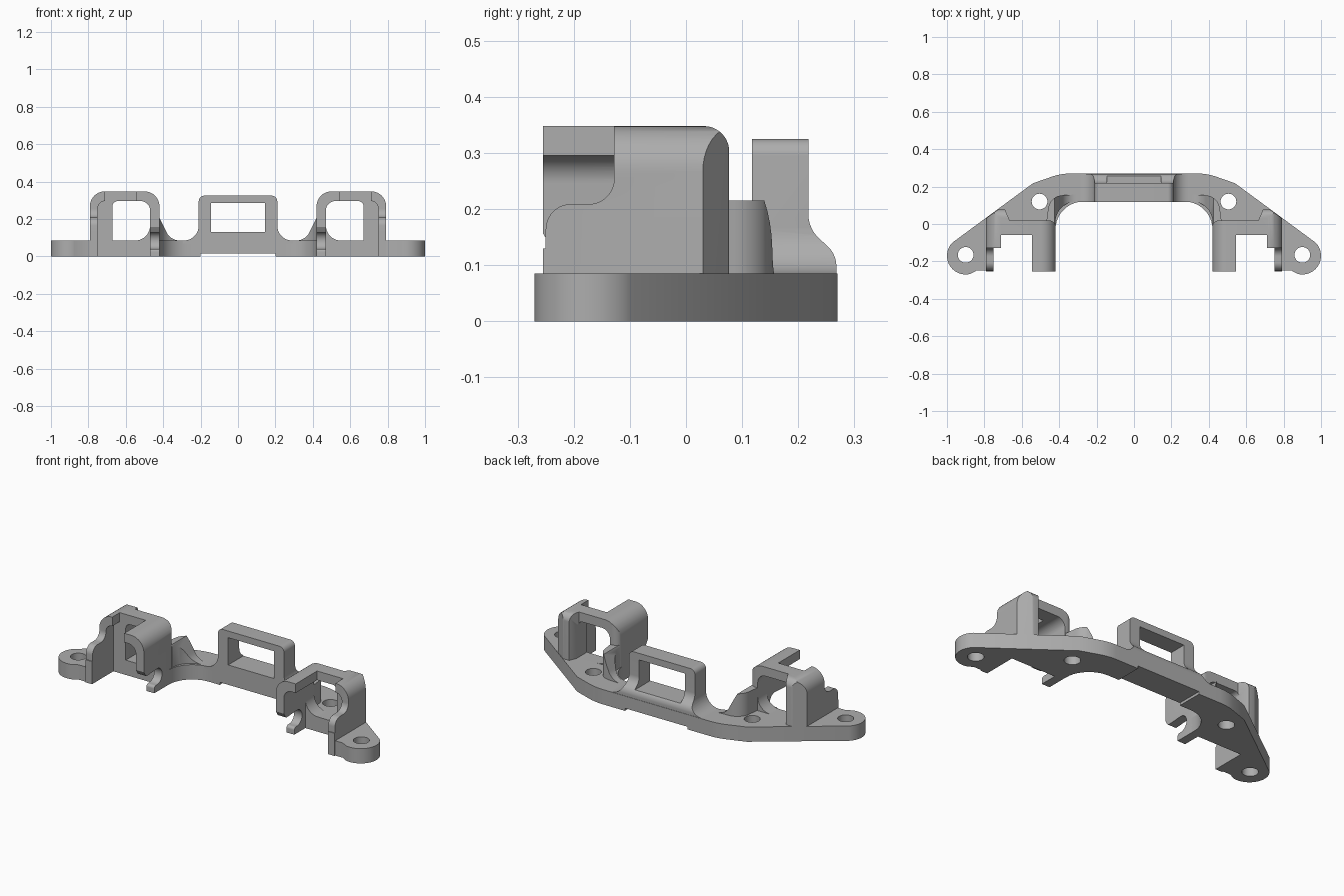
import bpy, bmesh, math
from mathutils import Vector

cube = bpy.data.objects.get("Cube")
if cube:
    bpy.data.objects.remove(cube, do_unlink=True)

grey = bpy.data.materials.new("plain grey")
grey.use_nodes = True
COLOUR = (0.42, 0.42, 0.42, 1)
grey.diffuse_color = COLOUR
grey.node_tree.nodes["Principled BSDF"].inputs["Base Color"].default_value = COLOUR


def rounded(points, steps=10):
    """Polygon whose points (a, b, radius) get rounded corners."""
    out = []
    for i, p in enumerate(points):
        c = Vector(p[:2])
        if len(p) < 3:
            out.append(c)
            continue
        u = (Vector(points[i - 1][:2]) - c).normalized()
        v = (Vector(points[(i + 1) % len(points)][:2]) - c).normalized()
        half = u.angle(v) / 2
        centre = c + (u + v).normalized() * p[2] / math.sin(half)
        reach = p[2] / math.tan(half)
        start, end = c + u * reach - centre, c + v * reach - centre
        turn = start.angle_signed(end)
        for k in range(steps + 1):
            a = -turn * k / steps
            out.append(centre + Vector((start.x * math.cos(a) - start.y * math.sin(a),
                                        start.x * math.sin(a) + start.y * math.cos(a))))
    return out


def circle(x, y, r, n=32):
    return [(x + r * math.cos(2 * math.pi * k / n), y + r * math.sin(2 * math.pi * k / n))
            for k in range(n)]


def prism(name, points, axis, lo, hi):
    """Extrude a polygon along x (y, z), y (x, z) or z (x, y)."""
    place = {"x": lambda a, b, c: (c, a, b),
             "y": lambda a, b, c: (a, c, b),
             "z": lambda a, b, c: (a, b, c)}[axis]
    bm = bmesh.new()
    rings = [[bm.verts.new(place(p[0], p[1], c)) for p in rounded(points)] for c in (lo, hi)]
    n = len(rings[0])
    bm.faces.new(rings[0])
    bm.faces.new(rings[1])
    for i in range(n):
        j = (i + 1) % n
        bm.faces.new((rings[0][i], rings[0][j], rings[1][j], rings[1][i]))
    bmesh.ops.recalc_face_normals(bm, faces=bm.faces)
    mesh = bpy.data.meshes.new(name)
    bm.to_mesh(mesh)
    bm.free()
    mesh.materials.append(grey)
    ob = bpy.data.objects.new(name, mesh)
    bpy.context.collection.objects.link(ob)
    return ob


def box(a0, a1, b0, b1):
    return [(a0, b0), (a1, b0), (a1, b1), (a0, b1)]


def bake(ob):
    bpy.context.view_layer.update()
    graph = bpy.context.evaluated_depsgraph_get()
    mesh = bpy.data.meshes.new_from_object(ob.evaluated_get(graph))
    ob.modifiers.clear()
    ob.data = mesh


def combine(ob, operation, points, axis, lo, hi):
    tool = prism("cutter", points, axis, lo, hi)
    tool.hide_render = True
    mod = ob.modifiers.new("shape", "BOOLEAN")
    mod.operation, mod.object, mod.solver = operation, tool, "EXACT"
    bake(ob)
    bpy.data.objects.remove(tool, do_unlink=True)


def finish(ob, mirror=False):
    if mirror:
        mod = ob.modifiers.new("both sides", "MIRROR")
        mod.use_mirror_merge = False
        bake(ob)
    for p in ob.data.polygons:
        p.use_smooth = True
    ob.data.set_sharp_from_angle(angle=math.radians(30))


# Base plate: symmetric arched outline with round feet
half = [(0.32, 0.27), (0.43, 0.265), (0.53, 0.225), (0.96, -0.088)]
foot = [(0.9 + 0.1 * math.cos(a), -0.17 + 0.1 * math.sin(a))
        for a in [math.radians(d) for d in range(45, -106, -10)]]
half = [(0.27, 0.27), (0.39, 0.27, 0.3), (0.54, 0.218), *foot, (0.84, -0.248), (0.75, -0.248),
        (0.75, -0.06), (0.42, -0.06), (0.42, 0.12, 0.15), (0.22, 0.12)]
mirrored = [(-p[0], *p[1:]) for p in reversed(half)]
base = prism("base_plate", half + mirrored, "z", 0, 0.085)
for side in (1, -1):
    for x, y in ((0.9, -0.165), (0.505, 0.12)):
        combine(base, "DIFFERENCE", circle(side * x, y, 0.042), "z", -0.1, 0.2)
combine(base, "DIFFERENCE", box(-0.2, 0.2, -0.1, 0.015), "y", 0, 0.4)
finish(base)

# Centre window frame with flared foot
half = [(0.3, 0.07), (0.3, 0.085), (0.21, 0.085, 0.08), (0.21, 0.325, 0.03)]
frame = prism("centre_frame", half + [(-p[0], *p[1:]) for p in reversed(half)], "y", 0.1, 0.3)
combine(frame, "INTERSECT",
        [(0.118, 0.05), (0.268, 0.05), (0.268, 0.12, 0.05), (0.218, 0.165, 0.06),
         (0.218, 0.4), (0.118, 0.4)], "x", -0.4, 0.4)
combine(frame, "DIFFERENCE", box(-0.145, 0.145, 0.13, 0.287), "y", 0, 0.4)
finish(frame)

# Side clips: rounded hood, trimmed in plan, then hollowed
clip = prism("side_clip", [(0.42, 0), (0.792, 0), (0.792, 0.348, 0.08), (0.42, 0.348, 0.08)],
             "y", -0.255, 0.1)
combine(clip, "INTERSECT",
        [(0.4, -0.3), (0.85, -0.3), (0.85, -0.01), (0.792, 0.03, 0.02), (0.725, 0.078, 0.02),
         (0.69, 0.078), (0.665, 0.02), (0.42, 0.02, 0.04)], "z", -0.1, 0.5)
combine(clip, "INTERSECT", [(-0.3, -0.1), (0.077, -0.1), (0.077, 0.348, 0.045), (-0.3, 0.348)],
        "x", 0.3, 0.9)
# front cavity, top slot and rear opening
combine(clip, "DIFFERENCE", [(0.47, -0.1), (0.75, -0.1), (0.75, 0.296, 0.04), (0.47, 0.296, 0.05)],
        "y", -0.4, -0.06)
combine(clip, "DIFFERENCE", box(0.545, 0.71, 0.2, 0.5), "y", -0.4, -0.06)
combine(clip, "DIFFERENCE", [(0.47, 0.085, 0.08), (0.672, 0.085), (0.672, 0.296, 0.03),
                             (0.47, 0.296, 0.05)], "y", -0.2, 0.3)
# lowered front of the outer wall
combine(clip, "DIFFERENCE", [(-0.4, 0.13), (-0.25, 0.13), (-0.25, 0.209, 0.045),
                             (-0.128, 0.209, 0.045), (-0.128, 0.5), (-0.4, 0.5)], "x", 0.6, 0.9)
# cable bite under the inner finger
combine(clip, "DIFFERENCE",
        [(-0.3, -0.05), (-0.16, -0.05), (-0.16, 0.04, 0.015), (-0.09, 0.04, 0.045),
         (-0.09, 0.135, 0.045), (-0.235, 0.125, 0.015), (-0.257, 0.16), (-0.3, 0.16)],
        "x", 0.3, 0.6)
finish(clip, mirror=True)

# Curved webs joining the clips to the arch
web = prism("arch_web", [(0.28, 0.07), (0.28, 0.085), (0.36, 0.085, 0.08), (0.425, 0.215),
                         (0.47, 0.215), (0.47, 0.07)], "y", -0.1, 0.3)
combine(web, "INTERSECT", [(0.42, 0), (0.42, 0.12, 0.11), (0.27, 0.12), (0.27, 0.16),
                           (0.45, 0.15, 0.08), (0.47, 0)], "z", 0, 0.5)
finish(web, mirror=True)
